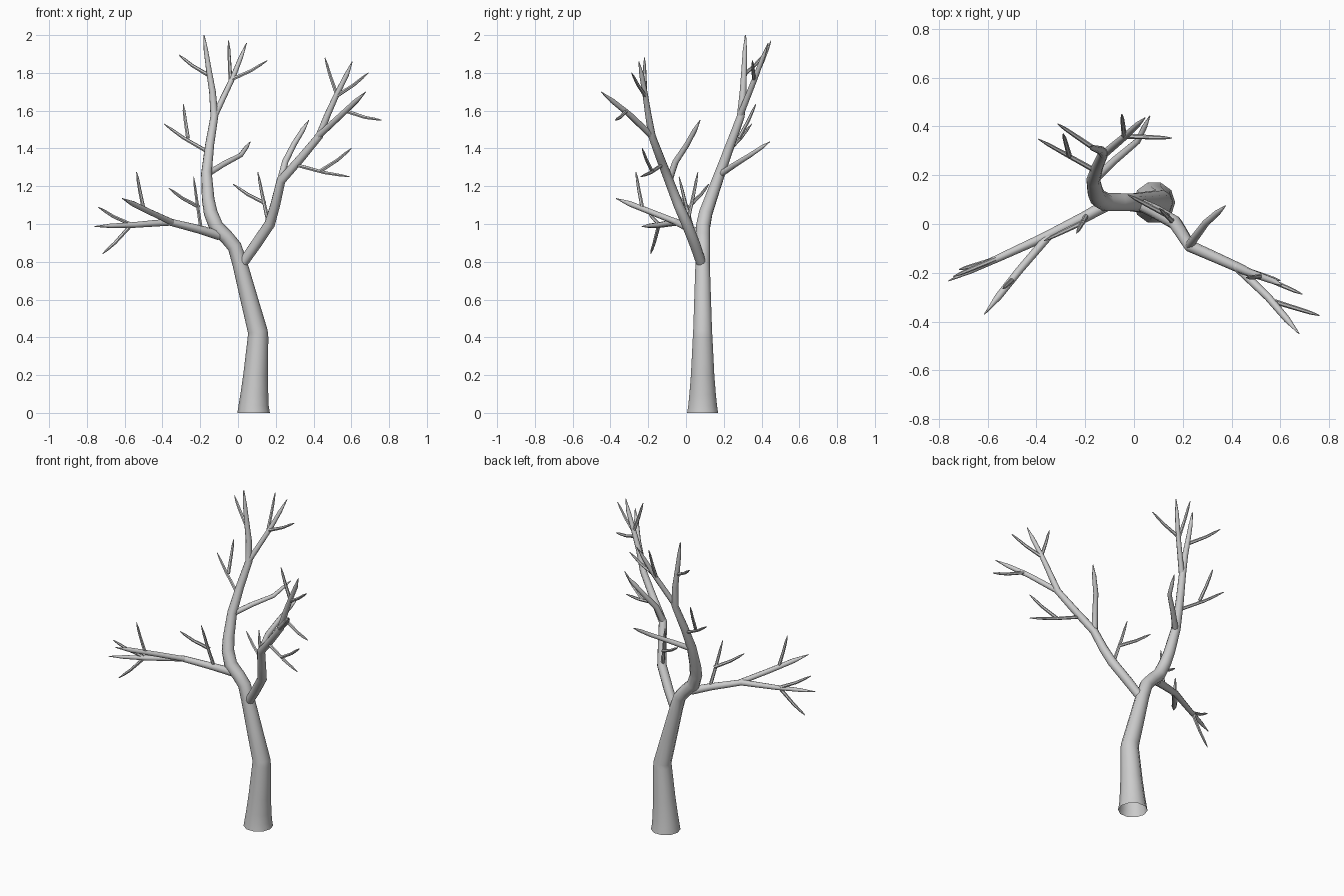
import bpy
from mathutils import Vector


def limb(name, pts, sides=8):
    """Tapered tube through (x, y, z, radius) points."""
    cu = bpy.data.curves.new(name, 'CURVE')
    cu.dimensions = '3D'
    cu.bevel_depth = 1.05
    cu.bevel_resolution = (sides - 4) // 2
    sp = cu.splines.new('POLY')
    sp.points.add(len(pts) - 1)
    for p, (x, y, z, r) in zip(sp.points, pts):
        p.co = (x, y, z, 1)
        p.radius = r
    sp.use_smooth = True
    ob = bpy.data.objects.new(name, cu)
    bpy.context.collection.objects.link(ob)
    bpy.ops.object.select_all(action='DESELECT')
    ob.select_set(True)
    bpy.context.view_layer.objects.active = ob
    bpy.ops.object.convert(target='MESH')
    bpy.ops.object.shade_smooth_by_angle(angle=0.9)


def shoot(name, pts, r0, r1, sides=8):
    """Branch tapering r0 to r1, with a pointed tip; short ones sag a little."""
    v = [Vector(p) for p in pts]
    if len(v) == 2:
        v.insert(1, v[0].lerp(v[1], 0.55) - Vector((0, 0, 0.008)))
    v.insert(-1, v[-2].lerp(v[-1], 0.6))
    n = len(v) - 2
    radii = [r0 + (r1 - r0) * i / n for i in range(n + 1)] + [0.002]
    limb(name, [(*p, r) for p, r in zip(v, radii)], sides)


# Trunk and tall left leader
limb("trunk", [
    (.083, .088, 0, .082), (.083, .088, .04, .076), (.087, .088, .1, .070),
    (.093, .088, .2, .062), (.106, .088, .40, .052), (.105, .088, .43, .050),
    (.057, .088, .61, .044), (.01, .088, .79, .038), (-.018, .09, .88, .036),
    (-.06, .09, .93, .036), (-.115, .09, .985, .037), (-.145, .105, 1.06, .035),
    (-.158, .13, 1.13, .032), (-.167, .18, 1.27, .027), (-.15, .235, 1.42, .023),
    (-.125, .29, 1.57, .020), (-.135, .302, 1.70, .017), (-.155, .308, 1.82, .014),
    (-.17, .312, 1.92, .011), (-.18, .315, 2.0, .003)], 10)

# Right leader
limb("right_leader", [
    (.02, .083, .785, .025), (.09, .05, .885, .027), (.168, .005, 1.0, .027),
    (.197, -.04, 1.1, .025), (.228, -.09, 1.23, .023), (.33, -.135, 1.345, .021),
    (.43, -.18, 1.465, .019), (.475, -.20, 1.58, .016), (.52, -.215, 1.68, .014),
    (.575, -.235, 1.79, .012), (.605, -.25, 1.86, .002)], 10)

# Low left bough
shoot("left_bough", [(-.10, .085, .94), (-.2, .03, .97), (-.36, -.05, 1.01),
                     (-.55, -.137, .995), (-.76, -.233, .987)], .025, .011)

# Secondary branches
shoot("left_fork", [(-.35, -.05, 1.01), (-.47, -.19, 1.065), (-.613, -.37, 1.135)], .016, .014)
shoot("right_fork", [(.42, -.175, 1.46), (.55, -.30, 1.58), (.677, -.45, 1.70)], .017, .013)
shoot("top_fork", [(-.125, .285, 1.57), (-.03, .365, 1.77), (.045, .435, 1.957)], .016, .011)
shoot("inner_right", [(.225, -.09, 1.23), (.25, -.055, 1.33), (.295, .005, 1.42),
                      (.375, .075, 1.55)], .018, .012)
shoot("inner_left", [(-.165, .18, 1.262), (-.08, .26, 1.315), (.015, .34, 1.365),
                     (.065, .443, 1.435)], .017, .010)

# Fine twigs: start to tip
twigs = [
    ((.51, -.21, 1.67), (.69, -.288, 1.80)),
    ((.525, -.215, 1.68), (.46, -.22, 1.88)),
    ((.565, -.315, 1.60), (.76, -.375, 1.55)),
    ((.30, -.125, 1.315), (.592, -.24, 1.25)),
    ((.435, -.18, 1.28), (.60, -.232, 1.40)),
    ((.158, .01, 1.02), (.105, .063, 1.275)),
    ((.142, .032, 1.11), (-.025, .12, 1.21)),
    ((-.56, -.14, .995), (-.74, -.215, 1.09)),
    ((-.57, -.145, .99), (-.717, -.187, .842)),
    ((-.50, -.23, 1.08), (-.537, -.265, 1.275)),
    ((-.195, .035, .97), (-.235, -.037, 1.25)),
    ((-.207, .008, 1.09), (-.367, -.068, 1.19)),
    ((-.04, .36, 1.76), (-.05, .45, 1.97)),
    ((-.035, .36, 1.765), (.155, .352, 1.865)),
    ((-.16, .307, 1.79), (-.312, .41, 1.895)),
    ((-.165, .222, 1.385), (-.392, .348, 1.53)),
    ((-.265, .28, 1.455), (-.29, .37, 1.635)),
]
for i, (a, b) in enumerate(twigs):
    shoot(f"twig_{i + 1}", [a, b], .010, .007, 6)
